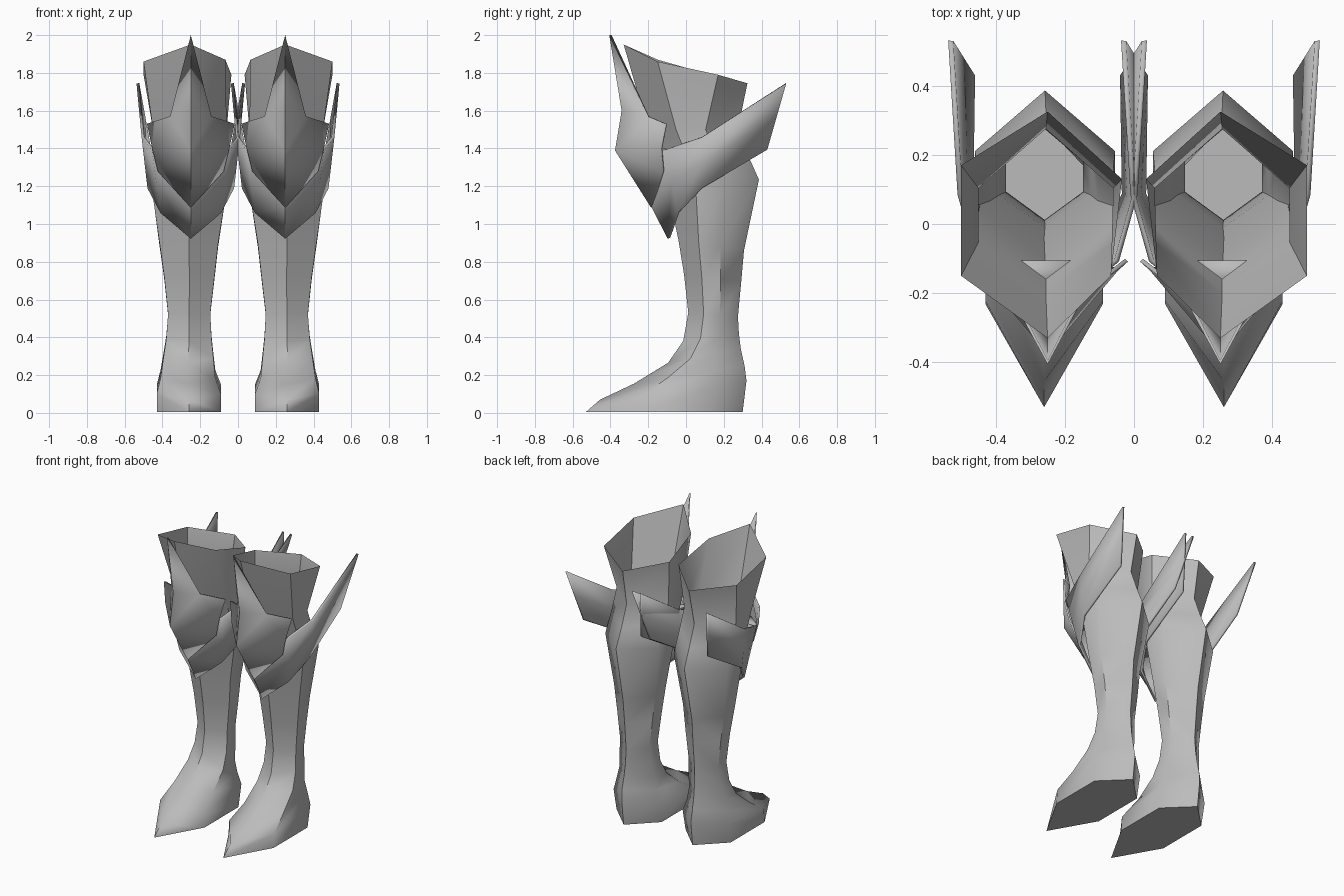
import bpy
import bmesh
import math

cube = bpy.data.objects.get("Cube")
if cube:
    bpy.data.objects.remove(cube, do_unlink=True)

CX = 0.25  # centre line of the left boot

steel = bpy.data.materials.new("grey_steel")
steel.use_nodes = True
steel.diffuse_color = (0.5, 0.5, 0.5, 1)
steel.node_tree.nodes["Principled BSDF"].inputs["Base Color"].default_value = (0.5, 0.5, 0.5, 1)


def finish(name, bm, angle, thickness=0):
    """Turn a bmesh into a shaded object mirrored to the other leg."""
    bmesh.ops.recalc_face_normals(bm, faces=bm.faces)
    mesh = bpy.data.meshes.new(name)
    bm.to_mesh(mesh)
    bm.free()
    mesh.materials.append(steel)
    obj = bpy.data.objects.new(name, mesh)
    bpy.context.collection.objects.link(obj)
    bpy.ops.object.select_all(action='DESELECT')
    obj.select_set(True)
    bpy.context.view_layer.objects.active = obj
    bpy.ops.object.shade_smooth_by_angle(angle=math.radians(angle))
    if thickness:
        solid = obj.modifiers.new("thickness", 'SOLIDIFY')
        solid.thickness = thickness
        solid.offset = 0
    mirror = obj.modifiers.new("other_leg", 'MIRROR')
    mirror.use_mirror_merge = False
    return obj


def grid(bm, rows, closed=False):
    """Skin neighbouring rows of points with quads."""
    verts = [[bm.verts.new(p) for p in row] for row in rows]
    for a, b in zip(verts, verts[1:]):
        n = len(a)
        for i in range(n if closed else n - 1):
            j = (i + 1) % n
            bm.faces.new((a[i], a[j], b[j], b[i]))
    return verts


def hexagon(front, back, inner, outer, t1=0.31, t2=0.64):
    """Six-sided section from its front and back (y, z) and side x limits."""
    mid = (inner + outer) / 2

    def at(x, t):
        return (x, front[0] + (back[0] - front[0]) * t, front[1] + (back[1] - front[1]) * t)
    return [at(mid, 0), at(outer, t1), at(outer, t2), at(mid, 1), at(inner, t2), at(inner, t1)]


# Boot: hexagonal sections from the sole to the flared cuff
sections = [
    hexagon((-0.53, 0.005), (0.30, 0.005), 0.09, 0.43, 0.36, 0.8),
    hexagon((-0.455, 0.07), (0.32, 0.17), 0.09, 0.43, 0.30, 0.8),
    hexagon((-0.275, 0.155), (0.31, 0.25), 0.12, 0.41, 0.3, 0.75),
    hexagon((-0.095, 0.265), (0.29, 0.34), 0.13, 0.395),
    hexagon((-0.015, 0.38), (0.28, 0.42), 0.14, 0.38),
    hexagon((0.012, 0.53), (0.275, 0.51), 0.147, 0.37),
    hexagon((-0.01, 0.73), (0.292, 0.69), 0.125, 0.39),
    hexagon((-0.04, 0.915), (0.307, 0.86), 0.105, 0.415),
    hexagon((-0.10, 1.20), (0.386, 1.235), 0.055, 0.46),
    hexagon((-0.16, 1.40), (0.33, 1.36), 0.06, 0.45),
    hexagon((-0.20, 1.50), (0.275, 1.50), 0.06, 0.45),
    [(CX, -0.33, 1.95), (0.5, -0.15, 1.86), (0.5, 0.17, 1.79),
     (CX, 0.325, 1.745), (0.035, 0.13, 1.79), (0.067, -0.15, 1.87)],
]
bm = bmesh.new()
rings = grid(bm, sections, closed=True)
bm.faces.new(rings[0])
finish("boot", bm, 50)


def both_sides(half):
    """Extend a centre-to-outer row of points to the inner side of the leg."""
    inner = [(2 * CX - x, y, z) for x, y, z in reversed(half) if x > CX]
    return inner + half


# Knee plate: ridged shield with a tall spike
bm = bmesh.new()
ridge = [bm.verts.new((CX, y, z)) for y, z in
         ((-0.40, 2.0), (-0.335, 1.6), (-0.37, 1.39), (-0.18, 1.09))]
for side in (-1, 1):
    kink, corner, waist, low = [bm.verts.new((CX + side * dx, y, z)) for dx, y, z in
                                ((0.105, -0.2, 1.57), (0.228, -0.105, 1.53),
                                 (0.2, -0.13, 1.4), (0.17, -0.12, 1.28))]
    for face in ((ridge[0], ridge[1], kink), (ridge[1], ridge[2], kink),
                 (kink, ridge[2], waist, corner), (ridge[2], low, waist),
                 (ridge[2], ridge[3], low)):
        bm.faces.new(face)
finish("knee_plate", bm, 50, 0.012)

# Winged band: wraps under the knee and sweeps back into two blades
top_edge = [(CX, -0.27, 1.38), (0.45, -0.105, 1.395), (0.503, 0.085, 1.46), (0.53, 0.53, 1.745)]
low_edge = [(CX, -0.09, 0.925), (0.405, -0.04, 1.06), (0.472, 0.085, 1.19), (0.467, 0.43, 1.395)]
middle = [(CX, -0.18, 1.10)] + [tuple((a + b) / 2 for a, b in zip(p, q))
                                for p, q in zip(top_edge[1:], low_edge[1:])]
bm = bmesh.new()
grid(bm, [both_sides(edge) for edge in (low_edge, middle, top_edge)])
finish("winged_band", bm, 35, 0.015)

# Ledge closing the band behind the knee plate
bm = bmesh.new()
bm.faces.new([bm.verts.new((x, y, 1.395)) for x, y in
              ((0.09, -0.105), (0.447, -0.105), (0.447, -0.125), (0.35, -0.2), (0.19, -0.2))])
finish("band_ledge", bm, 30, 0.008)
